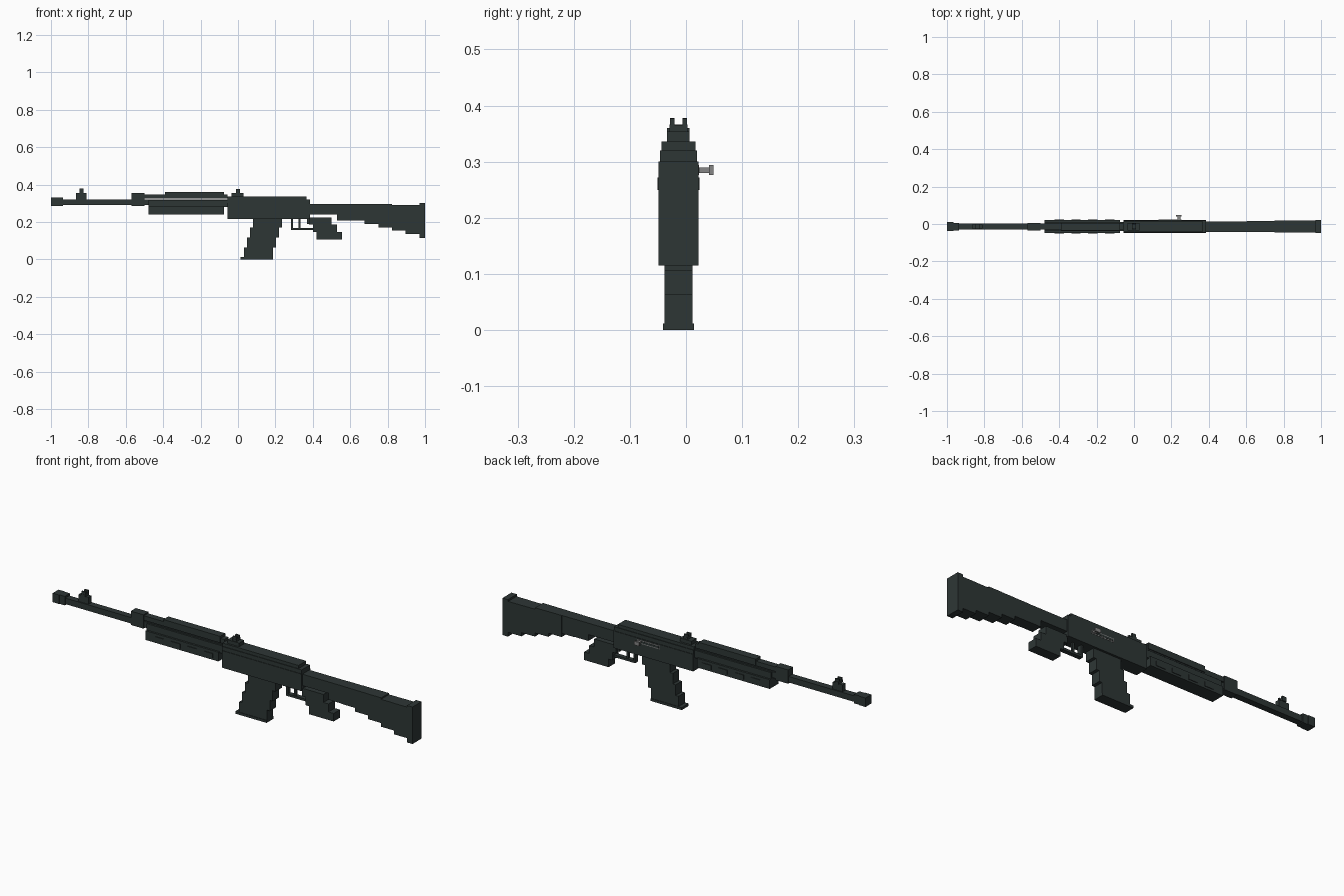
import bpy
import bmesh

default_cube = bpy.data.objects.get("Cube")
if default_cube:
    bpy.data.objects.remove(default_cube, do_unlink=True)


def make_material(name, colour):
    material = bpy.data.materials.new(name)
    material.use_nodes = True
    material.diffuse_color = (*colour, 1)
    shader = material.node_tree.nodes["Principled BSDF"]
    shader.inputs["Base Color"].default_value = (*colour, 1)
    return material


gunmetal = make_material("dark_gunmetal", (.027, .037, .036))
bare_steel = make_material("bare_steel", (.24, .24, .24))

# Shared half depths and the centre line
centre_line = -.0135
blade, thin, slim, medium, wide = .011, .016, .02, .025, .0355
back_face = centre_line + wide


def block(name, left, right, bottom, top, half, middle=centre_line, material=gunmetal):
    """Box between the given limits, reaching half to each side of the middle."""
    bm = bmesh.new()
    bmesh.ops.create_cube(bm, size=2)
    for vert in bm.verts:
        vert.co.x = right if vert.co.x > 0 else left
        vert.co.y = middle + half * vert.co.y
        vert.co.z = top if vert.co.z > 0 else bottom
    mesh = bpy.data.meshes.new(name)
    bm.to_mesh(mesh)
    bm.free()
    mesh.materials.append(material)
    part = bpy.data.objects.new(name, mesh)
    bpy.context.collection.objects.link(part)


def sight(name, left, right, bottom, shoulder, base_half, tip_centre):
    """Sight base with a raised block and a pair of ears around a notch."""
    tip = dict(left=tip_centre - blade, right=tip_centre + blade)
    block(name + "_base", left, right, bottom, shoulder, base_half)
    block(name + "_post", **tip, bottom=shoulder, top=shoulder + blade, half=thin)
    for side, direction in (("front", -1), ("back", 1)):
        block(f"{name}_{side}_ear", **tip, bottom=shoulder, top=shoulder + .023,
              half=.004, middle=centre_line + direction * blade)


# Barrel group
block("barrel", left=-.95, right=-.05, bottom=.29, top=.32, half=thin)
block("muzzle_tip", left=-1, right=-.965, bottom=.285, top=.33, half=.023)
block("muzzle_collar", left=-.965, right=-.935, bottom=.285, top=.33, half=slim)
block("gas_block", left=-.57, right=-.5, bottom=.285, top=.354, half=slim)
block("gas_tube", left=-.5, right=-.055, bottom=.325, top=.348, half=thin)
sight("front_sight", left=-.865, right=-.81, bottom=.31, shoulder=.355,
      base_half=blade, tip_centre=-.836)

# Handguards, the lower one with evenly spaced side ribs
block("upper_handguard", left=-.39, right=-.075, bottom=.33, top=.36, half=slim)
block("lower_handguard", left=-.478, right=-.075, bottom=.24, top=.286, half=.0345)
block("handguard_core", left=-.478, right=-.055, bottom=.28, top=.318, half=medium)
for index in range(4):
    start = -.425 + index * .09
    block("handguard_rib", left=start, right=start + .05, bottom=.25, top=.272, half=.0375)

# Receiver, narrowing towards the top
receiver_front, receiver_back, receiver_top = -.055, .385, .336
block("receiver", receiver_front, receiver_back, bottom=.215, top=.3, half=wide)
block("receiver_shoulder", receiver_front, receiver_back, bottom=.3, top=.32, half=.033)
block("receiver_cover", receiver_front, receiver_back - slim, bottom=.32, top=receiver_top, half=.03)
sight("rear_sight", left=-.035, right=.03, bottom=receiver_top, shoulder=.354,
      base_half=slim, tip_centre=0)

# Ejection slot and charging handle on the back face
handle_middle, handle_height = .24, .285
for name, margin, lift, material in (("ejection_slot_rim", .004, 0, bare_steel),
                                     ("ejection_slot", 0, .001, gunmetal)):
    block(name, left=.134 - margin, right=.25 + margin, bottom=.28 - margin, top=.29 + margin,
          half=.001, middle=back_face + lift, material=material)
for name, radius, near, far in (("handle_stem", .005, back_face, .042),
                                ("handle_knob", .009, .041, .049)):
    block(name, left=handle_middle - radius * 1.6, right=handle_middle + radius * 1.6,
          bottom=handle_height - radius, top=handle_height + radius,
          half=(far - near) / 2, middle=(far + near) / 2, material=bare_steel)

# Magazine leaning towards the muzzle, one block per segment
segment_height = .053
for index in range(4):
    shift, floor = index * thin, .01 + index * segment_height
    block("magazine_segment", left=.033 + shift, right=.187 + shift,
          bottom=floor, top=floor + segment_height, half=medium)
block("magazine_floor", left=.014, right=.187, bottom=0, top=.012, half=.0275)

# Trigger group
guard_front, guard_back, guard_top = .283, .4, .22
block("trigger_guard", guard_front, guard_back, bottom=.156, top=.167, half=blade)
block("guard_post", guard_front, guard_front + .01, bottom=.16, top=guard_top, half=blade)
block("guard_rear", guard_back - .03, guard_back, bottom=.19, top=guard_top, half=blade)
block("trigger", left=.324, right=.335, bottom=.167, top=guard_top, half=blade / 2)

# Pistol grip, stepping down and back
for index in range(3):
    shift, floor = index * slim, .185 - index * .04
    block("pistol_grip", left=.38 + shift, right=.5 + shift * 1.4,
          bottom=floor, top=floor + .04, half=medium)

# Stock with a stepped underside and a butt plate
comb, stock_start, plate_start, step_count = .297, .53, .97, 6
step_length = (plate_start - stock_start) / step_count
block("stock_neck", receiver_back, stock_start, bottom=.24, top=comb, half=.028)
for index in range(step_count):
    start = stock_start + index * step_length
    comb_drop = .007 if index >= step_count - 2 else 0
    block("stock_step", start, start + step_length, bottom=min(.208, .225 - index * .018),
          top=comb - comb_drop, half=.028 + index * .001)
block("butt_plate", plate_start, right=1, bottom=.115, top=.3, half=wide)
